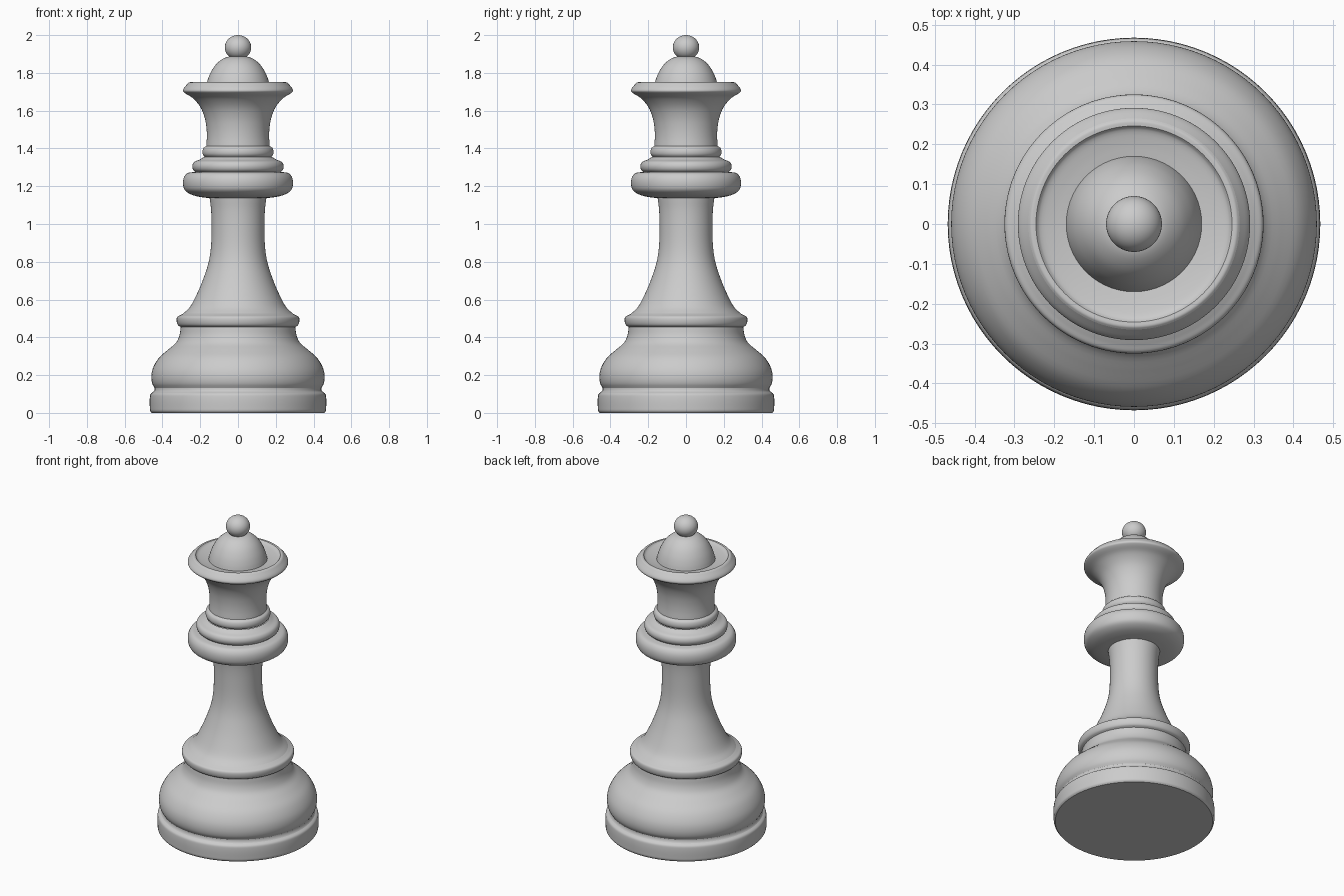
import bpy
import bmesh
import math
from mathutils import Vector

SEGMENTS = 96

cube = bpy.data.objects.get("Cube")
if cube:
    bpy.data.objects.remove(cube, do_unlink=True)

grey = bpy.data.materials.new("light grey")
grey.use_nodes = True
grey.diffuse_color = (0.6, 0.6, 0.6, 1)
grey.node_tree.nodes["Principled BSDF"].inputs["Base Color"].default_value = grey.diffuse_color


def smooth_profile(points, steps=4):
    """Round a profile with a spline through its points."""
    p = [Vector(q) for q in points]
    p = [2 * p[0] - p[1]] + p + [2 * p[-1] - p[-2]]
    out = []
    for a, b, c, d in zip(p, p[1:], p[2:], p[3:]):
        # Centripetal-style tangents keep uneven spacing from overshooting
        ab, bc, cd = ((v - u).length ** 0.5 for u, v in ((a, b), (b, c), (c, d)))
        m1 = (c - b) + bc * ((b - a) / ab - (c - a) / (ab + bc))
        m2 = (c - b) + bc * ((d - c) / cd - (d - b) / (bc + cd))
        for i in range(steps):
            t = i / steps
            out.append(b + m1 * t + (3 * (c - b) - 2 * m1 - m2) * t ** 2
                       + (2 * (b - c) + m1 + m2) * t ** 3)
    return out + [p[-2]]


def lathe(name, points, rounded=True):
    """Spin a (radius, height) profile around z."""
    profile = smooth_profile(points) if rounded else [Vector(q) for q in points]
    bm = bmesh.new()
    verts = [bm.verts.new((max(r, 0), 0, z)) for r, z in profile]
    edges = [bm.edges.new(pair) for pair in zip(verts, verts[1:])]
    bmesh.ops.spin(bm, geom=verts + edges, cent=(0, 0, 0), axis=(0, 0, 1),
                   angle=math.tau, steps=SEGMENTS, use_duplicate=False)
    bmesh.ops.remove_doubles(bm, verts=bm.verts, dist=0.0002)
    bmesh.ops.recalc_face_normals(bm, faces=bm.faces)
    # Open bands must face away from the axis
    if sum(f.normal.x * f.calc_center_median().x * f.calc_area() +
           f.normal.y * f.calc_center_median().y * f.calc_area() for f in bm.faces) < 0:
        bmesh.ops.reverse_faces(bm, faces=bm.faces)
    mesh = bpy.data.meshes.new(name)
    bm.to_mesh(mesh)
    bm.free()
    mesh.materials.append(grey)
    obj = bpy.data.objects.new(name, mesh)
    bpy.context.collection.objects.link(obj)
    bpy.ops.object.select_all(action="DESELECT")
    obj.select_set(True)
    bpy.context.view_layer.objects.active = obj
    bpy.ops.object.shade_smooth_by_angle(angle=math.radians(40))
    return obj


# Foot: flat underside and upright plinth
lathe("foot_underside", [(0, 0), (0.457, 0)], False)
lathe("foot_plinth", [(0.457, 0), (0.465, 0.01), (0.467, 0.03), (0.467, 0.08),
                      (0.463, 0.1), (0.448, 0.112)])
lathe("foot_groove", [(0.448, 0.112), (0.442, 0.12), (0.442, 0.133)], False)

# Bulging base
lathe("base_bulge", [(0.442, 0.133), (0.454, 0.155), (0.459, 0.19), (0.451, 0.235),
                     (0.42, 0.29), (0.37, 0.335), (0.328, 0.372), (0.31, 0.41),
                     (0.303, 0.455)])
lathe("base_collar", [(0.303, 0.455), (0.318, 0.465), (0.325, 0.488), (0.322, 0.508),
                      (0.305, 0.518), (0.29, 0.526)])

# Flared stem
lathe("stem", [(0.29, 0.526), (0.255, 0.56), (0.215, 0.635), (0.18, 0.72),
               (0.155, 0.8), (0.143, 0.88), (0.14, 1.0), (0.143, 1.08), (0.15, 1.137)])

# Three stacked neck rings
lathe("large_ring", [(0.15, 1.137), (0.2, 1.143), (0.25, 1.157), (0.282, 1.18),
                     (0.291, 1.21), (0.287, 1.245), (0.27, 1.268), (0.235, 1.275)])
lathe("middle_ring", [(0.225, 1.275), (0.238, 1.288), (0.242, 1.308), (0.233, 1.328),
                      (0.205, 1.34), (0.18, 1.355)])
lathe("middle_ring_underside", [(0.235, 1.275), (0.225, 1.275)], False)
lathe("small_ring", [(0.176, 1.355), (0.186, 1.368), (0.188, 1.385), (0.182, 1.403),
                     (0.168, 1.413)])

# Flaring crown with a dished top
lathe("crown_cup", [(0.168, 1.413), (0.165, 1.46), (0.167, 1.51), (0.177, 1.565),
                    (0.2, 1.62), (0.24, 1.667), (0.28, 1.692), (0.291, 1.703),
                    (0.289, 1.715), (0.265, 1.745)])
lathe("crown_rim", [(0.265, 1.745), (0.258, 1.75), (0.246, 1.75)])
dish = lathe("crown_dish", [(0.246, 1.75), (0.237, 1.741), (0.205, 1.732), (0.17, 1.726)])
dish.data.flip_normals()

# Dome and finial ball
lathe("crown_dome", [(0.17, 1.726), (0.163, 1.755), (0.147, 1.797), (0.118, 1.843),
                     (0.08, 1.875), (0.046, 1.887)])
ball = [(0.07 * math.sin(a), 1.935 - 0.065 * math.cos(a))
        for a in (math.pi * (0.22 + 0.78 * i / 20) for i in range(21))]
lathe("finial_ball", [(0.046, 1.887)] + ball[1:], False)
